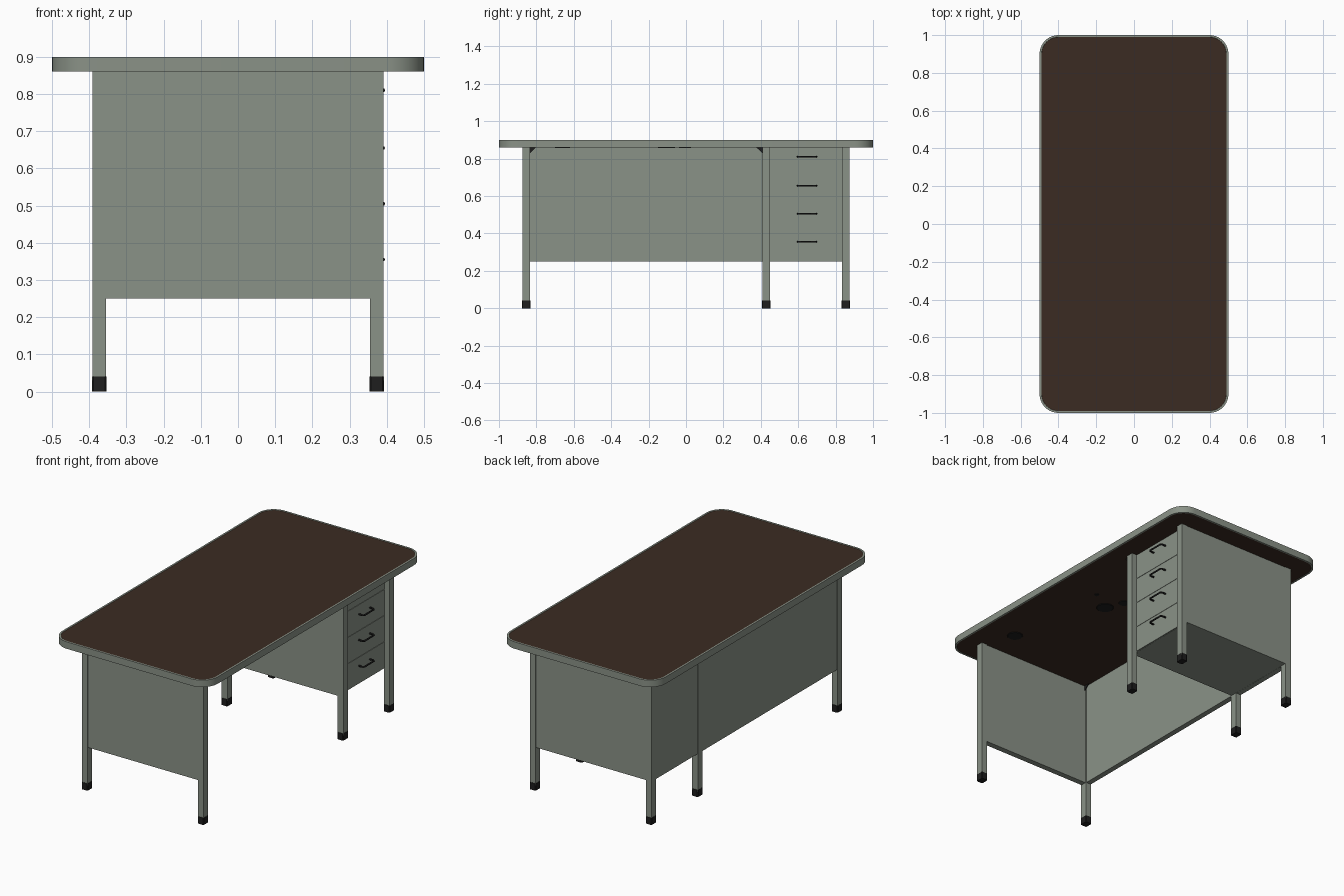
import bpy, bmesh, math

if "Cube" in bpy.data.objects:
    bpy.data.objects.remove(bpy.data.objects["Cube"])

def material(name, rgb):
    m = bpy.data.materials.new(name)
    m.diffuse_color = (*rgb, 1)
    m.use_nodes = True
    m.node_tree.nodes["Principled BSDF"].inputs["Base Color"].default_value = m.diffuse_color
    return m

GREY = material("grey green metal", (0.255, 0.288, 0.243))
BROWN = material("dark brown", (0.044, 0.024, 0.016))
BLACK = material("black rubber", (0.013, 0.013, 0.013))

def finish(name, bm, *mats):
    bmesh.ops.recalc_face_normals(bm, faces=bm.faces)
    me = bpy.data.meshes.new(name)
    bm.to_mesh(me)
    bm.free()
    for m in mats:
        me.materials.append(m)
    ob = bpy.data.objects.new(name, me)
    bpy.context.collection.objects.link(ob)
    return ob

def box(name, lo, hi, mat, chamfer=0):
    bm = bmesh.new()
    bmesh.ops.create_cube(bm, size=1)
    for v in bm.verts:
        v.co = [(a + b) / 2 + c * (b - a) for a, b, c in zip(lo, hi, v.co)]
    if chamfer:
        up = [e for e in bm.edges if abs(e.verts[0].co.z - e.verts[1].co.z) > 1e-4]
        bmesh.ops.bevel(bm, geom=up, offset=chamfer, segments=1, affect='EDGES')
    return finish(name, bm, mat)

# Rounded table top: grey rim, brown inlay on top and underside
bm = bmesh.new()
bmesh.ops.create_cube(bm, size=1)
for v in bm.verts:
    v.co = (v.co.x, v.co.y * 2, 0.88 + v.co.z * 0.04)
up = [e for e in bm.edges if abs(e.verts[0].co.z - e.verts[1].co.z) > 0.01]
bmesh.ops.bevel(bm, geom=up, offset=0.1, segments=10, profile=0.5, affect='EDGES')
bm.normal_update()
for f in [f for f in bm.faces if abs(f.normal.z) > 0.9]:
    bmesh.ops.inset_individual(bm, faces=[f], thickness=0.01, depth=0)
    bmesh.ops.inset_individual(bm, faces=[f], thickness=0.001, depth=-0.001)
    f.material_index = 1
top = finish("table_top", bm, GREY, BROWN)
bpy.context.view_layer.objects.active = top
top.select_set(True)
bpy.ops.object.shade_smooth_by_angle(angle=math.radians(30))

# Six legs with rubber feet
for x in (-0.373, 0.373):
    for y in (-0.854, 0.429, 0.854):
        box("leg", (x - .0185, y - .021, .03), (x + .0185, y + .021, .861), GREY)
        box("foot", (x - .0195, y - .023, 0), (x + .0195, y + .023, .041), BLACK, 0.004)

# Modesty panel, end panels, and inner cabinet side
Z0, Z1 = 0.25, 0.861
box("back_panel", (-.389, -.834, Z0), (-.357, .834, Z1), GREY)
box("end_panel", (-.356, -.872, Z0), (.356, -.838, Z1), GREY)
box("cabinet_outer_side", (-.356, .838, Z0), (.356, .872, Z1), GREY)
box("cabinet_inner_side", (-.356, .411, Z0), (.356, .446, Z1), GREY)

# Drawer cabinet: body, four fronts and pulls
box("cabinet_body", (-.356, .446, Z0), (.352, .838, Z1), GREY)
edges = (Z0, .405, .558, .71, Z1)
for i, hz in enumerate((.355, .505, .655, .81)):
    box("drawer_front", (.352, .45, edges[i] + .001), (.359, .834, edges[i + 1] - .001), GREY)
    cu = bpy.data.curves.new("drawer_handle", 'CURVE')
    cu.dimensions = '3D'
    cu.bevel_depth = 0.005
    cu.bevel_resolution = 1
    sp = cu.splines.new('POLY')
    pts = [(.357, .597), (.384, .597), (.391, .604), (.391, .69), (.384, .697), (.357, .697)]
    sp.points.add(len(pts) - 1)
    for p, (x, y) in zip(sp.points, pts):
        p.co = (x, y, hz, 1)
    cu.materials.append(BLACK)
    ob = bpy.data.objects.new("drawer_handle", cu)
    bpy.context.collection.objects.link(ob)

# Dark spots stuck under the top
for x, y, r in ((.12, -.105, .05), (.30, -.66, .045), (.246, -.025, .014), (.073, 0, .03)):
    bm = bmesh.new()
    bmesh.ops.create_cone(bm, cap_ends=True, segments=12, radius1=r * .9, radius2=r, depth=.004)
    bmesh.ops.translate(bm, verts=bm.verts, vec=(x, y, .860))
    finish("underside_spot", bm, BLACK)

# Small corner gussets under the top
for x, y, s in ((-.35, -.834, 1), (.372, .408, -1)):
    bm = bmesh.new()
    f = bm.faces.new([bm.verts.new(c) for c in
                      ((x, y, .86), (x, y + s * .032, .86), (x, y, .83))])
    r = bmesh.ops.extrude_face_region(bm, geom=[f])
    bmesh.ops.translate(bm, verts=[v for v in r["geom"] if isinstance(v, bmesh.types.BMVert)],
                        vec=(.004, 0, 0))
    finish("corner_gusset", bm, BLACK)
